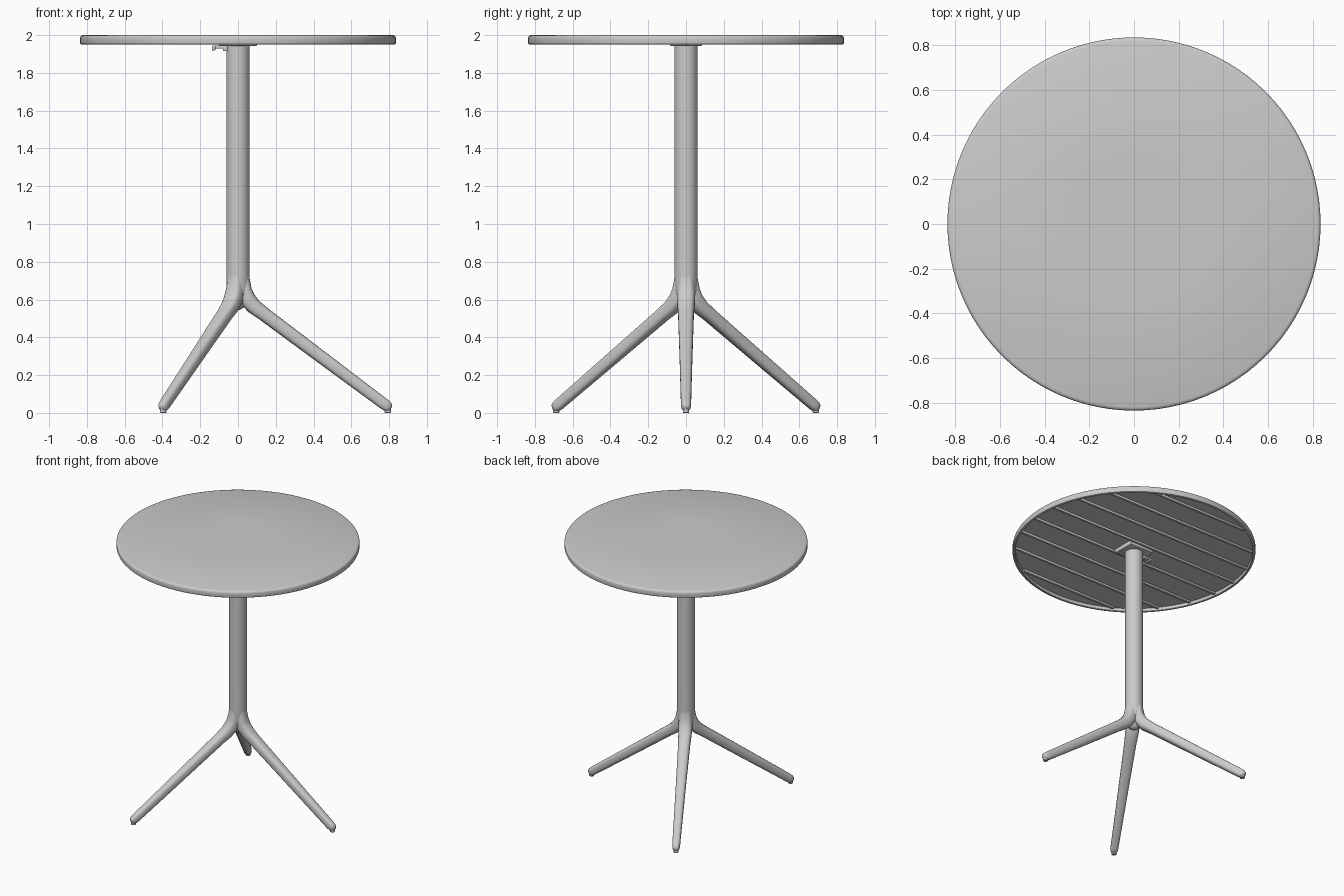
import bpy, bmesh, math
from mathutils import Vector

if "Cube" in bpy.data.objects:
    bpy.data.objects.remove(bpy.data.objects["Cube"])


def finish(name, bm, angle=35):
    bmesh.ops.recalc_face_normals(bm, faces=bm.faces)
    me = bpy.data.meshes.new(name)
    bm.to_mesh(me)
    bm.free()
    ob = bpy.data.objects.new(name, me)
    bpy.context.collection.objects.link(ob)
    bpy.ops.object.select_all(action='DESELECT')
    bpy.context.view_layer.objects.active = ob
    ob.select_set(True)
    bpy.ops.object.shade_smooth_by_angle(angle=math.radians(angle))
    return ob


def loft(bm, rings):
    loops = [[bm.verts.new(p) for p in ring] for ring in rings]
    n = len(loops[0])
    for a, b in zip(loops, loops[1:]):
        for i in range(n):
            j = (i + 1) % n
            bm.faces.new((a[i], a[j], b[j], b[i]))
    bm.faces.new(loops[0])
    bm.faces.new(loops[-1])


def lathe(name, profile, seg, cx=0, cy=0):
    bm = bmesh.new()
    loft(bm, [[(cx + r * math.cos(2 * math.pi * i / seg),
                cy + r * math.sin(2 * math.pi * i / seg), z)
               for i in range(seg)] for r, z in profile])
    return finish(name, bm)


def box(name, x0, x1, y0, y1, z0, z1, bevel=0.004):
    bm = bmesh.new()
    bmesh.ops.create_cube(bm, size=1)
    for v in bm.verts:
        v.co = Vector(((x0 + x1) / 2 + v.co.x * (x1 - x0),
                       (y0 + y1) / 2 + v.co.y * (y1 - y0),
                       (z0 + z1) / 2 + v.co.z * (z1 - z0)))
    bmesh.ops.bevel(bm, geom=bm.edges[:], offset=bevel, segments=2,
                    profile=0.5, affect='EDGES')
    return finish(name, bm)


# table top with a rounded rim and hollow underside
lathe("table_top", [(0.3, 1.974), (0.815, 1.974), (0.817, 1.953), (0.82, 1.95),
                    (0.829, 1.95), (0.834, 1.953), (0.836, 1.959), (0.836, 1.985),
                    (0.834, 1.992), (0.829, 1.997), (0.82, 2.0), (0.3, 2.0)], 96)

# stiffening ribs under the top
for k in range(8):
    y = -0.7 + 0.2 * k
    half = math.sqrt(0.816 ** 2 - (abs(y) + 0.01) ** 2)
    box(f"underside_rib_{k + 1}", -half, half, y - 0.009, y + 0.009, 1.958, 1.98)

# mounting plate and tilt latch
box("mounting_plate", -0.1, 0.1, -0.085, 0.085, 1.943, 1.98)
box("latch_arm", -0.135, -0.04, -0.02, 0.02, 1.928, 1.946)
box("latch_handle", -0.138, -0.12, -0.03, 0.03, 1.918, 1.94)
box("latch_hinge", -0.08, -0.05, -0.025, 0.025, 1.915, 1.946)

# column
lathe("column", [(0.01, 0.545), (0.035, 0.56), (0.05, 0.59), (0.059, 0.65),
                 (0.061, 0.72), (0.061, 1.945)], 40)

# legs: radius, height, half thickness, half width of each section
SECTIONS = [(0.014, 0.76, 0.040, 0.040), (0.020, 0.70, 0.043, 0.043),
            (0.030, 0.645, 0.044, 0.047), (0.050, 0.602, 0.044, 0.048),
            (0.085, 0.562, 0.041, 0.046), (0.14, 0.521, 0.037, 0.042),
            (0.45, 0.289, 0.034, 0.034), (0.775, 0.046, 0.030, 0.027),
            (0.792, 0.034, 0.028, 0.025), (0.803, 0.026, 0.022, 0.020),
            (0.809, 0.0215, 0.012, 0.012)]


def leg(name, ang, n=24):
    out = Vector((math.cos(ang), math.sin(ang), 0))
    side = Vector((-math.sin(ang), math.cos(ang), 0))
    pts = [out * s[0] + Vector((0, 0, s[1])) for s in SECTIONS]
    rings = []
    for k, (_, _, a, b) in enumerate(SECTIONS):
        t = pts[min(k + 1, len(pts) - 1)] - pts[max(k - 1, 0)]
        nrm = side.cross(t).normalized()
        ring = []
        for i in range(n):
            c, s = math.cos(2 * math.pi * i / n), math.sin(2 * math.pi * i / n)
            # rounded-rectangle section
            u = math.copysign(abs(c) ** 0.75, c) * a
            w = math.copysign(abs(s) ** 0.75, s) * b
            ring.append(pts[k] + nrm * u + side * w)
        rings.append(ring)
    bm = bmesh.new()
    loft(bm, rings)
    finish(name, bm, 50)


for k in range(3):
    ang = k * 2 * math.pi / 3
    leg(f"leg_{k + 1}", ang)
    # foot pad
    lathe(f"foot_pad_{k + 1}", [(0.014, 0.0), (0.017, 0.003), (0.017, 0.025)], 20,
          0.793 * math.cos(ang), 0.793 * math.sin(ang))
